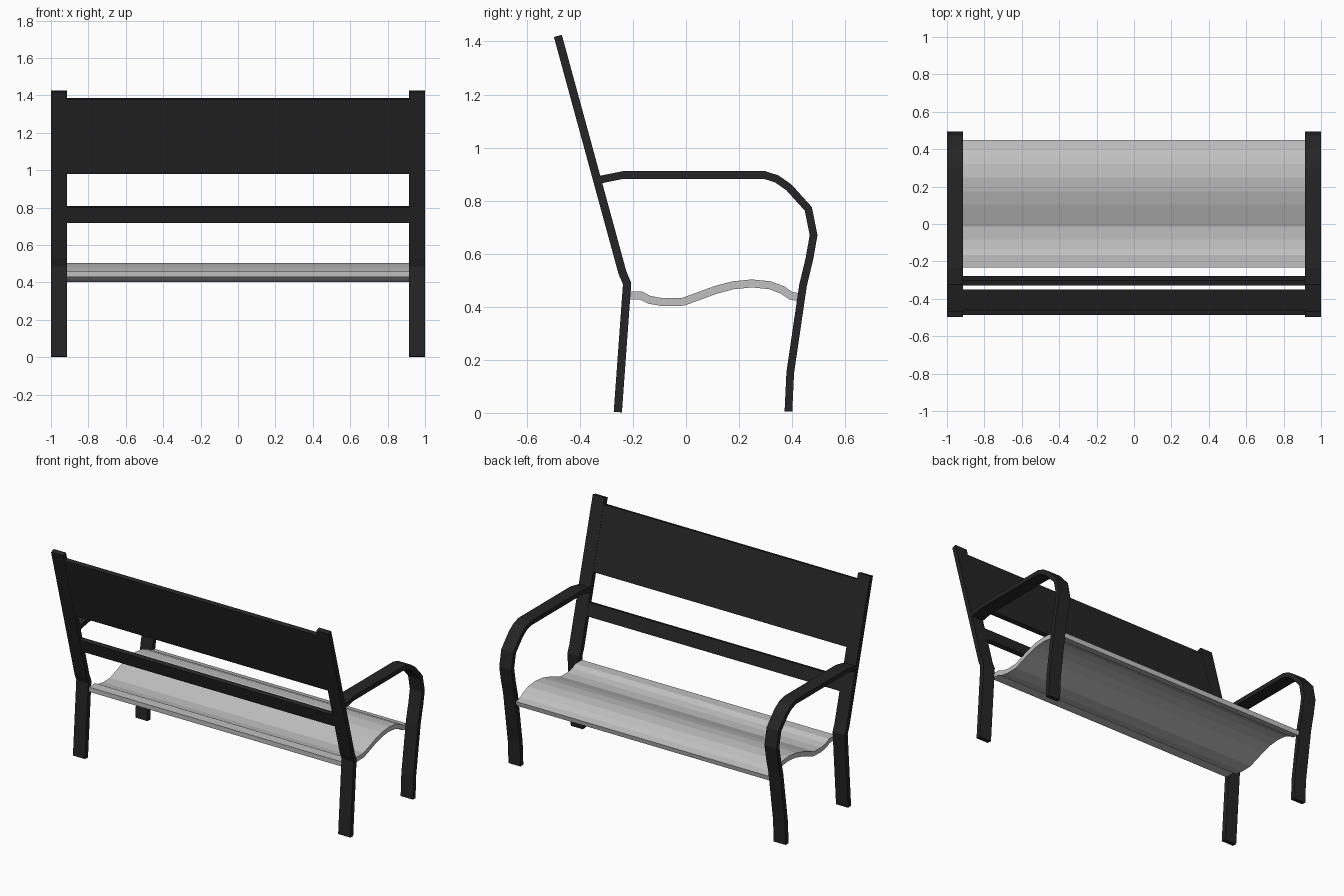
import bpy, bmesh
from mathutils import Vector

if "Cube" in bpy.data.objects:
    bpy.data.objects.remove(bpy.data.objects["Cube"])


def material(name, rgb):
    m = bpy.data.materials.new(name)
    m.diffuse_color = (*rgb, 1)
    m.use_nodes = True
    m.node_tree.nodes["Principled BSDF"].inputs["Base Color"].default_value = m.diffuse_color
    return m


BLACK = material("black_metal", (0.018, 0.018, 0.018))
GREY = material("light_grey_seat", (0.53, 0.53, 0.53))


def strip(name, path, thick, x0, x1, mat):
    """Thicken a (y, z) path with mitred corners and extrude it from x0 to x1."""
    pts = [Vector(p) for p in path]
    dirs = [(b - a).normalized() for a, b in zip(pts, pts[1:])]
    rings = []
    bm = bmesh.new()
    for i, p in enumerate(pts):
        a, b = dirs[max(i - 1, 0)], dirs[min(i, len(dirs) - 1)]
        na, nb = Vector((-a.y, a.x)), Vector((-b.y, b.x))
        n = (na + nb).normalized()
        off = n * (thick / 2 / n.dot(na))
        p0, p1 = p + off, p - off
        rings.append([bm.verts.new((x, q.x, q.y))
                      for x, q in ((x0, p0), (x1, p0), (x1, p1), (x0, p1))])
    for r, s in zip(rings, rings[1:]):
        for k in range(4):
            j = (k + 1) % 4
            bm.faces.new((r[k], r[j], s[j], s[k]))
    bm.faces.new(rings[0])
    bm.faces.new(rings[-1][::-1])
    bmesh.ops.recalc_face_normals(bm, faces=bm.faces[:])
    me = bpy.data.meshes.new(name)
    bm.to_mesh(me)
    bm.free()
    me.materials.append(mat)
    ob = bpy.data.objects.new(name, me)
    bpy.context.collection.objects.link(ob)
    return ob


# Side profiles (y, z)
back_post = [(-0.257, 0.003), (-0.222, 0.487), (-0.24, 0.53), (-0.483, 1.421)]
arm_leg = [(-0.33, 0.878), (-0.235, 0.897), (0.295, 0.897), (0.342, 0.882),
           (0.388, 0.85), (0.461, 0.769), (0.481, 0.67), (0.465, 0.58),
           (0.441, 0.48), (0.393, 0.152), (0.386, 0.005)]
seat_curve = [(-0.232, 0.443), (-0.17, 0.443), (-0.138, 0.426), (-0.085, 0.417),
              (-0.01, 0.419), (0.05, 0.441), (0.11, 0.463), (0.177, 0.481),
              (0.249, 0.488), (0.317, 0.481), (0.364, 0.463), (0.395, 0.442),
              (0.445, 0.432)]

# Side frames, left and right
for side, s in (("left", -1), ("right", 1)):
    x0, x1 = sorted((s * 0.913, s * 1.0))
    strip(side + "_back_post", back_post, 0.031, x0, x1, BLACK)
    strip(side + "_armrest_and_front_leg", arm_leg, 0.029, x0, x1, BLACK)

# Curved seat
strip("seat", seat_curve, 0.03, -0.915, 0.915, GREY)


# Backrest boards following the slope of the posts
def on_post(z):
    return (-0.24 - (z - 0.53) * 0.243 / 0.891, z)


for name, z0, z1 in (("upper_back_panel", 0.982, 1.382), ("lower_back_slat", 0.722, 0.805)):
    strip(name, [on_post(z0), on_post(z1)], 0.028, -0.92, 0.92, BLACK)
